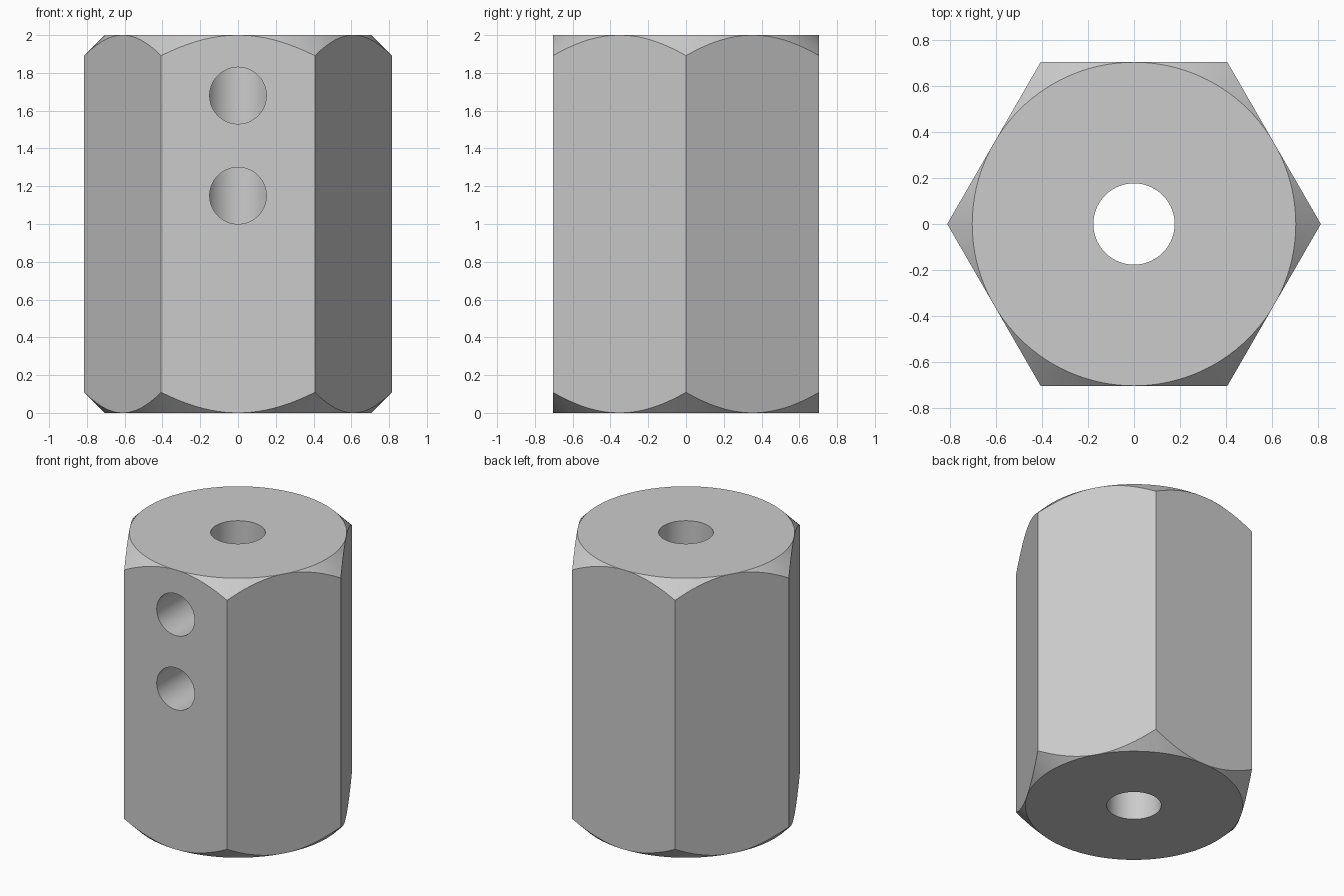
import bpy, bmesh, math
from mathutils import Vector

cube = bpy.data.objects.get("Cube")
if cube:
    bpy.data.objects.remove(cube, do_unlink=True)

APOTHEM, HEIGHT = 0.705, 2.0
STEPS = 20                      # segments per hexagon side
COUNT = 6 * STEPS
BORE_R, HOLE_R = 0.177, 0.15

steel = bpy.data.materials.new("grey_steel")
steel.use_nodes = True
colour = (0.6, 0.6, 0.6, 1)
steel.diffuse_color = colour
steel.node_tree.nodes["Principled BSDF"].inputs["Base Color"].default_value = colour


def ring(bm, point):
    return [bm.verts.new(point(i)) for i in range(COUNT)]


def polar(i, radius, z):
    a = math.tau * i / COUNT
    return Vector((radius * math.cos(a), radius * math.sin(a), z))


def hex_radius(i):
    # Distance to the hexagon outline, with a corner on +x
    return APOTHEM / math.cos(math.tau * (i % STEPS) / COUNT - math.pi / 6)


# Hexagonal body, its ends turned down by 45 degree cones
bm = bmesh.new()
drop = lambda i: hex_radius(i) - APOTHEM
cap_low = ring(bm, lambda i: polar(i, APOTHEM, 0))
rim_low = ring(bm, lambda i: polar(i, hex_radius(i), drop(i)))
rim_high = ring(bm, lambda i: polar(i, hex_radius(i), HEIGHT - drop(i)))
cap_high = ring(bm, lambda i: polar(i, APOTHEM, HEIGHT))
bm.faces.new(cap_low[::-1])
bm.faces.new(cap_high)
for i in range(COUNT):
    j = (i + 1) % COUNT
    bm.faces.new((cap_low[i], cap_low[j], rim_low[j], rim_low[i]))
    bm.faces.new((rim_high[i], rim_high[j], cap_high[j], cap_high[i]))
for side in range(6):
    span = [(side * STEPS + k) % COUNT for k in range(STEPS + 1)]
    bm.faces.new([rim_low[i] for i in span] + [rim_high[i] for i in reversed(span)])
bmesh.ops.remove_doubles(bm, verts=bm.verts, dist=1e-5)
bmesh.ops.recalc_face_normals(bm, faces=bm.faces)
mesh = bpy.data.meshes.new("hex_coupling")
bm.to_mesh(mesh)
bm.free()
mesh.materials.append(steel)
body = bpy.data.objects.new("hex_coupling", mesh)
bpy.context.collection.objects.link(body)


def drill(name, radius, depth, location, tilt=0):
    bpy.ops.mesh.primitive_cylinder_add(vertices=96, radius=radius, depth=depth,
                                        location=location, rotation=(tilt, 0, 0))
    cutter = bpy.context.object
    cutter.name = name
    cutter.hide_render = True
    cutter.data.materials.append(steel)
    mod = body.modifiers.new(name, "BOOLEAN")
    mod.operation, mod.solver, mod.object = "DIFFERENCE", "EXACT", cutter
    bpy.ops.object.select_all(action="DESELECT")
    body.select_set(True)
    bpy.context.view_layer.objects.active = body
    bpy.ops.object.modifier_apply(modifier=name)
    bpy.data.objects.remove(cutter, do_unlink=True)


# Through bore and two set-screw holes from the front into the bore
drill("bore", BORE_R, 3, (0, 0, HEIGHT / 2))
for z in (1.15, 1.68):
    drill("screw_hole", HOLE_R, 1, (0, -0.5, z), math.pi / 2)

bpy.ops.object.shade_smooth_by_angle(angle=math.radians(30))
